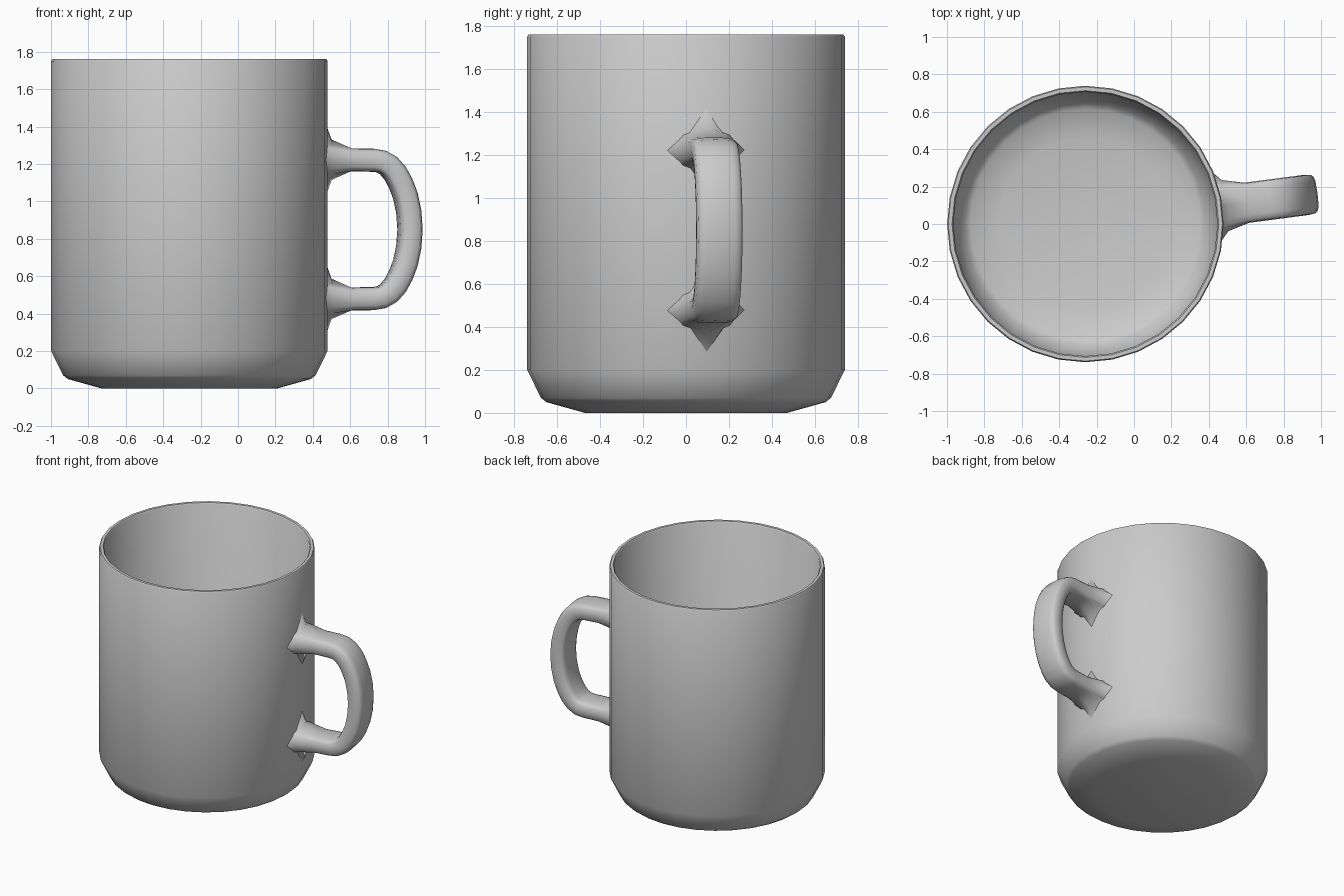
import bpy, bmesh, math
from mathutils import Vector

if "Cube" in bpy.data.objects:
    bpy.data.objects.remove(bpy.data.objects["Cube"])

CX, R = -0.26, 0.739            # cup axis and outer radius
SIDES = 32


def loft(name, rings, caps=False, smooth=50):
    """Skin a list of equal-length closed rings into a smooth object."""
    bm = bmesh.new()
    vr = [[bm.verts.new(p) for p in ring] for ring in rings]
    n = len(vr[0])
    for a, b in zip(vr, vr[1:]):
        for i in range(n):
            j = (i + 1) % n
            bm.faces.new((a[i], a[j], b[j], b[i]))
    if caps:
        bm.faces.new(vr[0])
        bm.faces.new(vr[-1])
    bmesh.ops.recalc_face_normals(bm, faces=bm.faces[:])
    me = bpy.data.meshes.new(name)
    bm.to_mesh(me)
    bm.free()
    ob = bpy.data.objects.new(name, me)
    bpy.context.collection.objects.link(ob)
    bpy.ops.object.select_all(action='DESELECT')
    ob.select_set(True)
    bpy.context.view_layer.objects.active = ob
    bpy.ops.object.shade_smooth_by_angle(angle=math.radians(smooth))
    return ob


# Cup: outside from base to rim, then down the inside to the floor
profile = [(0.47, 0), (0.65, 0.05), (0.675, 0.07), (R, 0.2), (R, 1.75), (0.733, 1.76),
           (0.713, 1.76), (0.706, 1.75), (0.706, 0.21), (0.645, 0.095), (0.615, 0.075), (0.46, 0.04)]
turn = [2 * math.pi * i / SIDES for i in range(SIDES)]
loft("cup_body", [[(CX + r * math.cos(a), r * math.sin(a), z) for a in turn]
                  for r, z in profile], caps=True)

# Handle: rounded strap swept in a vertical plane turned slightly to the back
ANGLE = math.radians(7.5)
OUT = Vector((math.cos(ANGLE), math.sin(ANGLE), 0))
SIDE = Vector((-math.sin(ANGLE), math.cos(ANGLE), 0))
MID = 0.85


def place(r, u, z):
    return Vector((CX, 0, 0)) + OUT * r + SIDE * u + Vector((0, 0, z))


def section(hu, hv, tip_u=1.0, tip_v=1.0):
    """Rounded rectangle of 16 points; tips stretch its four axis points."""
    pts = []
    for k in range(16):
        a = 2 * math.pi * k / 16
        c, s = math.cos(a), math.sin(a)
        u = hu * math.copysign(abs(c) ** 0.5, c) if abs(c) > 1e-6 else 0
        v = hv * math.copysign(abs(s) ** 0.5, s) if abs(s) > 1e-6 else 0
        if k % 4 == 0:
            u, v = u * tip_u, v * tip_v
        pts.append((u, v))
    return pts


def flare(z0, flip):
    """Star-shaped blend rings where the strap meets the cup wall."""
    out = []
    for lift, sec in ((-0.004, section(0.13, 0.085, 1.4, 2.3)),
                      (0.028, section(0.125, 0.08, 1.1, 1.35))):
        out.append([place(math.sqrt(R * R - u * u) + lift, u, z0 + flip * v) for u, v in sec])
    return out


half = [(0.87, 1.222), (0.99, 1.22), (1.035, 1.213), (1.075, 1.19), (1.11, 1.15),
        (1.14, 1.095), (1.165, 1.03), (1.183, 0.945)]
path = half + [(1.19, MID)] + [(r, 2 * MID - z) for r, z in reversed(half)]
rings = flare(1.222, 1)
for i, (r, z) in enumerate(path):
    a, b = path[max(i - 1, 0)], path[min(i + 1, len(path) - 1)]
    t = Vector((b[0] - a[0], b[1] - a[1])).normalized()
    nr, nz = -t.y, t.x                       # outward normal in the handle plane
    rings.append([place(r + nr * v, u, z + nz * v) for u, v in section(0.108, 0.062)])
rings += reversed(flare(2 * MID - 1.222, -1))
loft("handle", rings, smooth=60)
